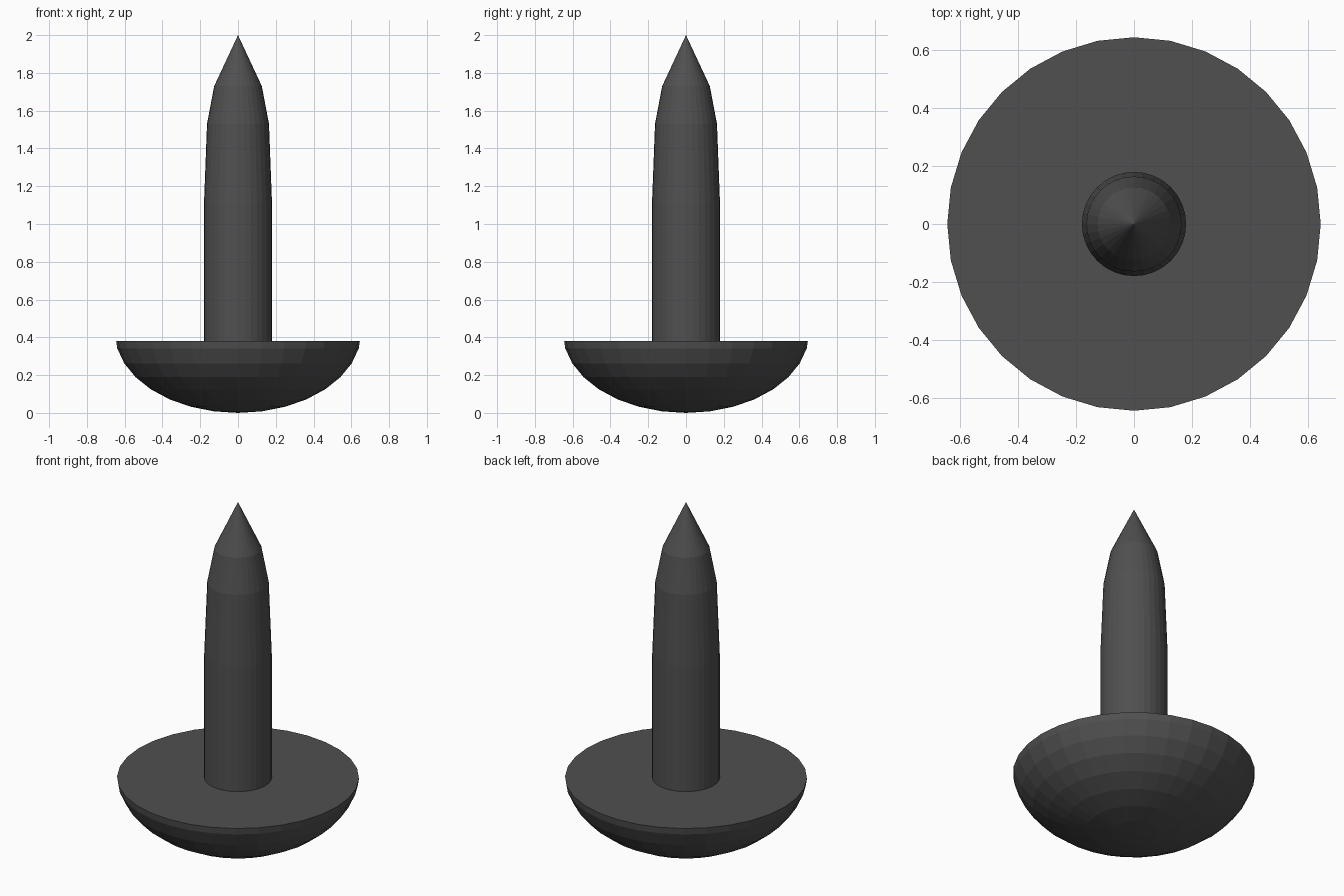
import bpy, bmesh
from math import sin, cos, pi, radians

if "Cube" in bpy.data.objects:
    bpy.data.objects.remove(bpy.data.objects["Cube"])

SIDES = 32
dark = bpy.data.materials.new("dark_metal")
dark.diffuse_color = (0.08, 0.08, 0.08, 1)
dark.use_nodes = True
dark.node_tree.nodes["Principled BSDF"].inputs["Base Color"].default_value = dark.diffuse_color


def lathe(name, profile):
    """Spin a (radius, z) profile around the z axis."""
    bm = bmesh.new()
    pts = [bm.verts.new((r, 0, z)) for r, z in profile]
    edges = [bm.edges.new(pair) for pair in zip(pts, pts[1:])]
    bmesh.ops.spin(bm, geom=pts + edges, cent=(0, 0, 0), axis=(0, 0, 1),
                   angle=2 * pi, steps=SIDES, use_merge=False)
    bmesh.ops.remove_doubles(bm, verts=bm.verts, dist=1e-4)
    bmesh.ops.recalc_face_normals(bm, faces=bm.faces)
    mesh = bpy.data.meshes.new(name)
    bm.to_mesh(mesh)
    bm.free()
    mesh.materials.append(dark)
    obj = bpy.data.objects.new(name, mesh)
    bpy.context.collection.objects.link(obj)
    return obj


# Domed head: squashed sphere rings, cut flat on top
R, H = 0.652, 0.425
rings = [(R * sin(radians(11.25 * i)), H * (1 - cos(radians(11.25 * i)))) for i in range(8)]
lathe("domed_head", rings + [(0.645, 0.38), (0, 0.38)])

# Pointed shaft
lathe("pointed_shaft", [(0, 0.36), (0.18, 0.36), (0.18, 1.11), (0.164, 1.53),
                        (0.126, 1.73), (0, 2.0)])
